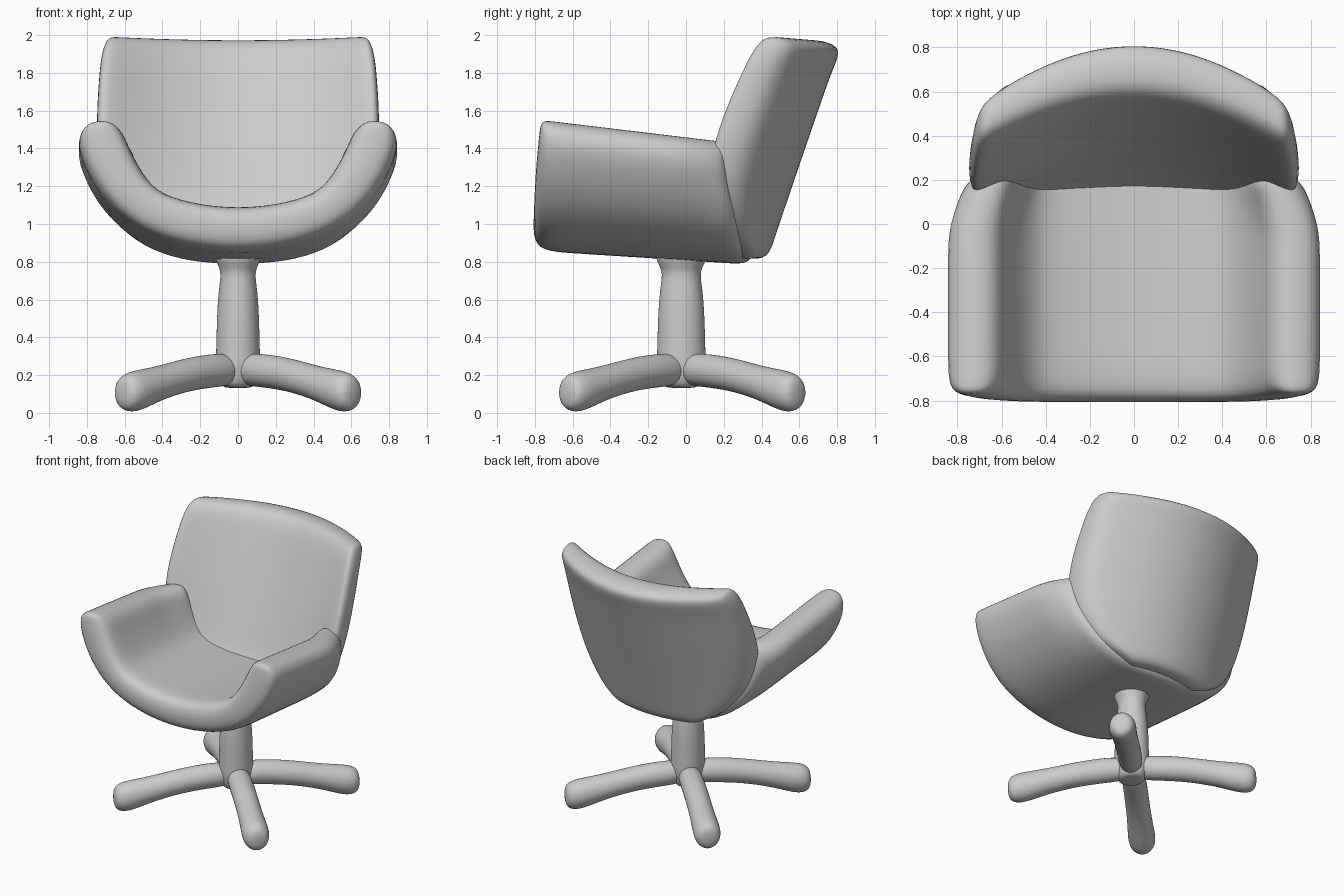
import bpy, bmesh, math
from mathutils import Vector

if "Cube" in bpy.data.objects:
    bpy.data.objects.remove(bpy.data.objects["Cube"])

GREY = (0.6, 0.6, 0.6, 1)
mat = bpy.data.materials.new("plain_grey")
mat.use_nodes = True
mat.diffuse_color = GREY
mat.node_tree.nodes["Principled BSDF"].inputs["Base Color"].default_value = GREY


def finish(name, bm, levels):
    bmesh.ops.recalc_face_normals(bm, faces=bm.faces)
    mesh = bpy.data.meshes.new(name)
    bm.to_mesh(mesh)
    bm.free()
    mesh.materials.append(mat)
    mesh.shade_smooth()
    obj = bpy.data.objects.new(name, mesh)
    bpy.context.collection.objects.link(obj)
    sub = obj.modifiers.new("soften", "SUBSURF")
    sub.levels = sub.render_levels = levels
    return obj


def lerp_table(table, t):
    """Piecewise linear lookup of (key, values...) rows."""
    for a, b in zip(table, table[1:]):
        if t <= b[0]:
            k = max(0, (t - a[0]) / (b[0] - a[0]))
            return [p + (q - p) * k for p, q in zip(a[1:], b[1:])]
    return list(table[-1][1:])


def cushion(name, us, vs, point, pinch):
    """Closed padded slab: two grids joined by a pinched rim, rounded by subdivision."""
    bm = bmesh.new()
    grid = [[[bm.verts.new(point(u, v, s)) for v in vs] for u in us] for s in (0, 1)]
    nu, nv = len(us), len(vs)
    for g in grid:
        for i in range(nu - 1):
            for j in range(nv - 1):
                bm.faces.new((g[i][j], g[i + 1][j], g[i + 1][j + 1], g[i][j + 1]))
    border = [(i, 0) for i in range(nu)] + [(nu - 1, j) for j in range(1, nv)]
    border += [(i, nv - 1) for i in range(nu - 2, -1, -1)] + [(0, j) for j in range(nv - 2, 0, -1)]
    for (a, b), (c, d) in zip(border, border[1:] + border[:1]):
        bm.faces.new((grid[0][a][b], grid[0][c][d], grid[1][c][d], grid[1][a][b]))
    for a, b in border:
        p, q = grid[0][a][b], grid[1][a][b]
        p.co, q.co = p.co.lerp(q.co, pinch), q.co.lerp(p.co, pinch)
    return finish(name, bm, 2)


def tube(name, rings, sides=10):
    """Loft of rings given as (centre, axis_a, axis_b), capped at both ends."""
    bm = bmesh.new()
    loops = []
    for c, a, b in rings:
        angles = [math.tau * k / sides for k in range(sides)]
        loops.append([bm.verts.new(c + a * math.cos(t) + b * math.sin(t)) for t in angles])
    for p, q in zip(loops, loops[1:]):
        for k in range(sides):
            m = (k + 1) % sides
            bm.faces.new((p[k], p[m], q[m], q[k]))
    bm.faces.new(loops[0])
    bm.faces.new(loops[-1])
    return finish(name, bm, 2)


# Seat and arms: a padded U section swept from front to back
# rows: side fraction, outer x, outer z, inner x, inner z
SECTION = [
    (0.0, 0.0, 0.85, 0.0, 1.09), (0.2, 0.2, 0.865, 0.18, 1.105),
    (0.4, 0.42, 0.92, 0.35, 1.145), (0.55, 0.6, 1.02, 0.45, 1.2),
    (0.7, 0.74, 1.17, 0.52, 1.3), (0.85, 0.82, 1.33, 0.58, 1.42),
    (0.94, 0.855, 1.45, 0.61, 1.5), (1.0, 0.84, 1.54, 0.645, 1.56),
]


def seat_point(u, v, side):
    f = abs(u)
    ox, oz, ix, iz = lerp_table(SECTION, f)
    x, z = (ix, iz) if side else (ox, oz)
    y = -0.81 + v * (1.18 - 0.2 * f ** 1.5) + 0.04 * f ** 4
    x *= 1 - 0.12 * max(0, y) / 0.2 * f ** 2
    z -= (0.06 + 0.06 * f) * (y + 0.75)
    return Vector((math.copysign(x, u), y, z))


half = [row[0] for row in SECTION]
us = [-f for f in reversed(half[1:])] + half
cushion("seat_and_arms", us, [0, 0.065, 0.2, 0.4, 0.6, 0.75, 0.88, 0.95, 1], seat_point, 0.16)

# Backrest: a reclined, bowed shield that narrows into the seat
WIDTH = [
    (0.78, 0.26), (0.84, 0.39), (0.92, 0.53), (1.05, 0.64), (1.2, 0.715),
    (1.4, 0.75), (1.6, 0.75), (1.8, 0.735), (1.92, 0.72), (1.995, 0.69),
]


def back_point(u, z, side):
    x = u * lerp_table(WIDTH, z)[0]
    bow = (x / 0.65) ** 2
    rise = z - 1.09
    if side:
        y = 0.205 + 0.44 * rise - min(0.2, 0.12 + 0.2 * max(0, rise)) * bow
        z += 0.12 * max(0, 1 - (z - 0.78) / 0.25)
    else:
        y = 0.53 + 0.345 * rise - 0.235 * bow
        z -= 0.05 * max(0, z - 1.8) / 0.2
    if z > 1.7:
        z += 0.02 * u * u
    return Vector((x, y, z))


cushion("backrest", [-1, -0.91, -0.75, -0.5, -0.25, 0, 0.25, 0.5, 0.75, 0.91, 1],
        [row[0] for row in WIDTH], back_point, 0.14)

# Pedestal column, flared where it meets the seat and the feet
COLUMN = [(0.13, 0.07), (0.15, 0.11), (0.25, 0.13), (0.33, 0.125), (0.5, 0.122),
          (0.65, 0.112), (0.74, 0.095), (0.79, 0.12), (0.86, 0.15)]
tube("pedestal_column", [(Vector((0, -0.025, z)), Vector((r * 0.96, 0, 0)), Vector((0, r * 1.06, 0)))
                         for z, r in COLUMN], 12)

# Four drooping feet on the diagonals
# rows: distance out, centre height, half width, half height
FOOT = [(0.0, 0.23, 0.085, 0.09), (0.2, 0.225, 0.09, 0.095), (0.4, 0.2, 0.09, 0.093),
        (0.6, 0.155, 0.092, 0.097), (0.74, 0.12, 0.102, 0.115), (0.82, 0.108, 0.1, 0.113),
        (0.875, 0.107, 0.066, 0.075)]
for name, sx, sy in (("front_left_foot", 1, -1), ("front_right_foot", -1, -1),
                     ("back_left_foot", 1, 1), ("back_right_foot", -1, 1)):
    out = Vector((sx, sy, 0)).normalized()
    across = Vector((-out.y, out.x, 0))
    tube(name, [(out * d + Vector((0, -0.02, z)), across * w, Vector((0, 0, h)))
                for d, z, w, h in FOOT])
